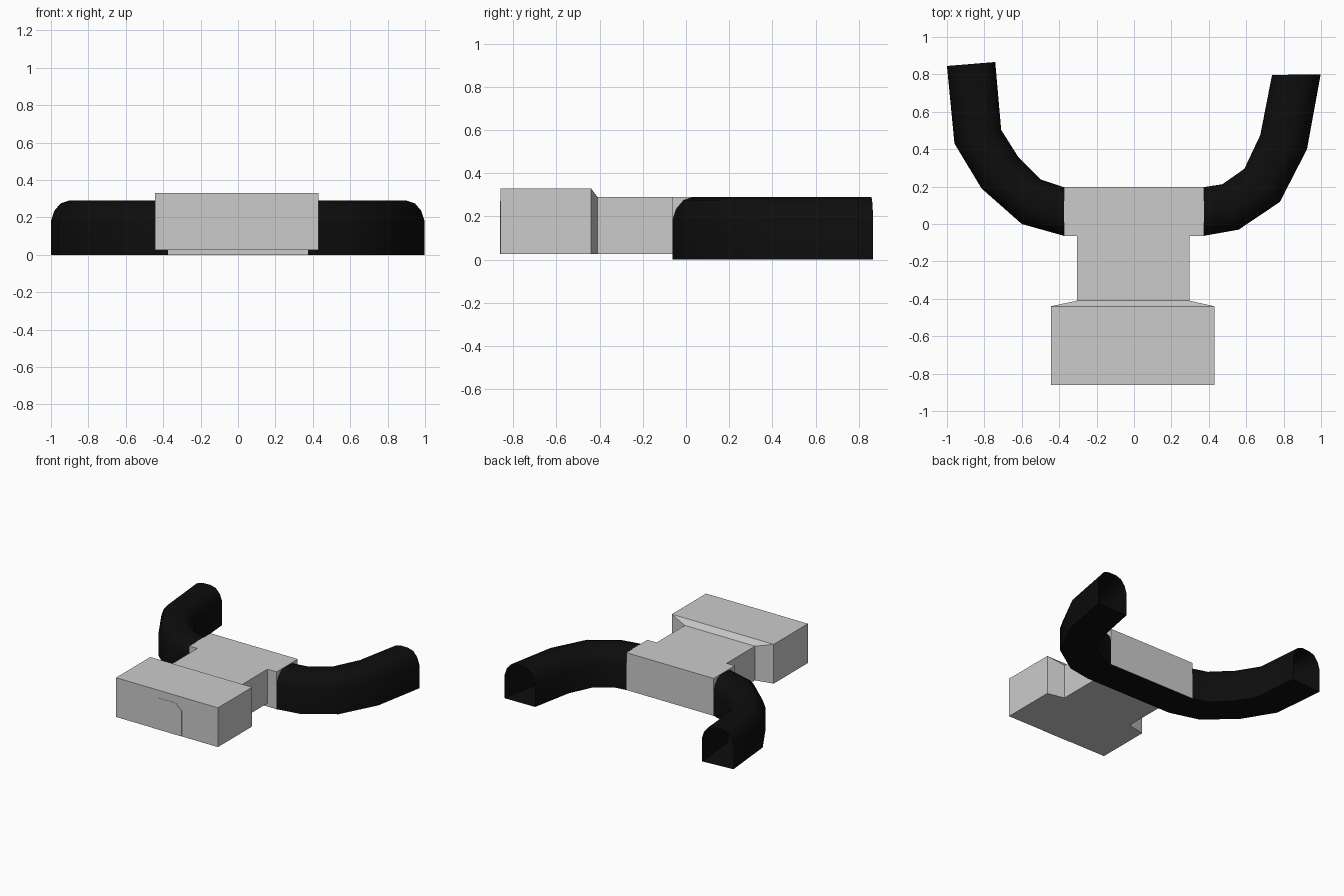
import bpy, bmesh

if "Cube" in bpy.data.objects:
    bpy.data.objects.remove(bpy.data.objects["Cube"])


def make_material(name, rgba):
    mat = bpy.data.materials.new(name)
    mat.diffuse_color = rgba
    mat.use_nodes = True
    mat.node_tree.nodes["Principled BSDF"].inputs["Base Color"].default_value = mat.diffuse_color
    return mat


def loft(name, rings, open_end=False, open_start=False):
    """Skin a list of equal-length point rings; end caps are optional."""
    bm = bmesh.new()
    loops = [[bm.verts.new(p) for p in ring] for ring in rings]
    n = len(rings[0])
    for a, b in zip(loops, loops[1:]):
        for i in range(n):
            j = (i + 1) % n
            bm.faces.new((a[i], a[j], b[j], b[i]))
    start, end = bm.faces.new(loops[0]), bm.faces.new(loops[-1])
    bmesh.ops.recalc_face_normals(bm, faces=bm.faces[:])
    drop = [f for f, gone in ((start, open_start), (end, open_end)) if gone]
    if drop:
        bmesh.ops.delete(bm, geom=drop, context='FACES_ONLY')
    mesh = bpy.data.meshes.new(name)
    bm.to_mesh(mesh)
    bm.free()
    obj = bpy.data.objects.new(name, mesh)
    bpy.context.collection.objects.link(obj)
    return obj


def rect(y, x0, x1, z0, z1):
    return [(x0, y, z0), (x1, y, z0), (x1, y, z1), (x0, y, z1)]


black = make_material("black_rubber", (0.004, 0.004, 0.004, 1))
grey = make_material("grey_body", (0.8, 0.8, 0.8, 1))

# Front block, sloped shoulder and neck
loft("front_block_and_neck", [
    rect(-0.86, -0.445, 0.43, 0.025, 0.33),
    rect(-0.44, -0.445, 0.43, 0.025, 0.33),
    rect(-0.41, -0.305, 0.297, 0.025, 0.29),
    rect(-0.06, -0.305, 0.297, 0.025, 0.29)], open_end=True)

# Cross block joining the arms, with a black underside
cross = loft("cross_block", [rect(-0.063, -0.375, 0.375, 0, 0.29),
                             rect(0.197, -0.375, 0.375, 0, 0.29)])
cross.data.materials.append(grey)
cross.data.materials.append(black)
for face in cross.data.polygons:
    if face.normal.z < -0.9:
        face.material_index = 1

# Arched panel on the front face
arch = [(-0.135, 0.025), (0.12, 0.025), (0.12, 0.22),
        (0.07, 0.27), (-0.08, 0.27), (-0.135, 0.22)]
loft("front_panel", [[(x, y, z) for x, z in arch] for y in (-0.862, -0.858)])

# Curved arms: round-topped section swept along inner/outer plan edges
half = [(0, 0), (0, 0.18), (0.07, 0.235), (0.2, 0.275), (0.37, 0.289)]
section = half + [(1 - u, z) for u, z in reversed(half)]


def arm(name, plan):
    rings = [[(xi + (xo - xi) * u, yi + (yo - yi) * u, z) for u, z in section]
             for xi, yi, xo, yo in plan]
    obj = loft(name, rings, open_end=True, open_start=True)
    obj.data.materials.append(black)
    bpy.ops.object.select_all(action='DESELECT')
    obj.select_set(True)
    bpy.context.view_layer.objects.active = obj
    bpy.ops.object.shade_smooth_by_angle(angle=0.8)


arm("left_arm", [(-0.375, 0.197, -0.375, -0.063), (-0.50, 0.238, -0.60, 0.0),
                 (-0.62, 0.36, -0.815, 0.19), (-0.71, 0.503, -0.96, 0.43),
                 (-0.742, 0.866, -1.0, 0.845)])
arm("right_arm", [(0.375, 0.197, 0.375, -0.063), (0.473, 0.213, 0.56, -0.03),
                  (0.59, 0.295, 0.78, 0.118), (0.675, 0.475, 0.925, 0.40),
                  (0.738, 0.797, 0.998, 0.80)])
